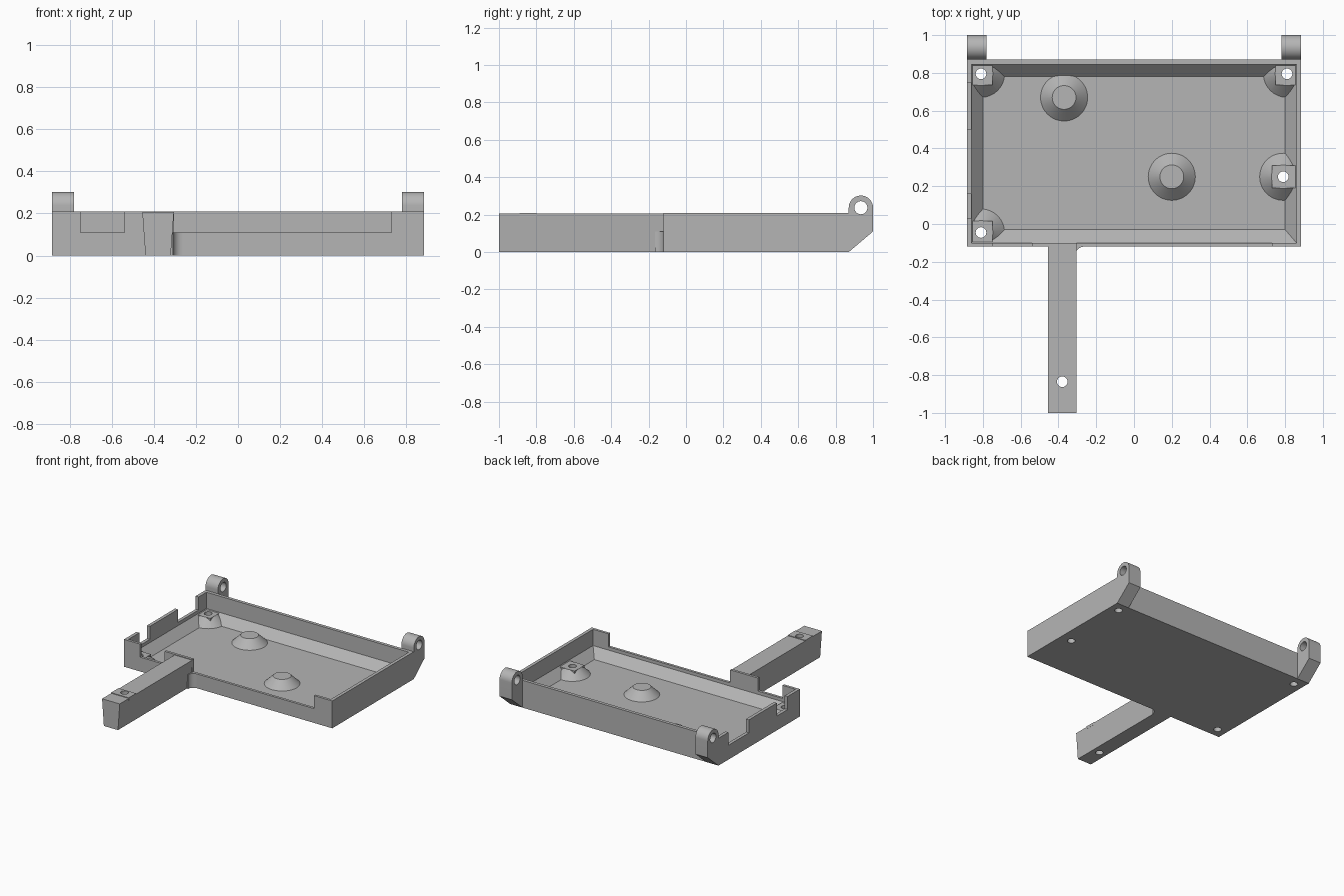
import bpy, bmesh, math
from math import cos, sin, pi

if "Cube" in bpy.data.objects:
    bpy.data.objects.remove(bpy.data.objects["Cube"], do_unlink=True)

grey = bpy.data.materials.new("light_grey_plastic")
grey.use_nodes = True
grey.diffuse_color = (0.46, 0.46, 0.46, 1)
grey.node_tree.nodes["Principled BSDF"].inputs["Base Color"].default_value = grey.diffuse_color


def loft(name, rings):
    """Solid skinned through rings that share one point count."""
    bm = bmesh.new()
    loops = [[bm.verts.new(p) for p in ring] for ring in rings]
    for a, b in zip(loops, loops[1:]):
        for i in range(len(a)):
            j = (i + 1) % len(a)
            bm.faces.new((a[i], a[j], b[j], b[i]))
    bm.faces.new(loops[0])
    bm.faces.new(loops[-1])
    bmesh.ops.recalc_face_normals(bm, faces=bm.faces)
    mesh = bpy.data.meshes.new(name)
    bm.to_mesh(mesh)
    bm.free()
    mesh.materials.append(grey)
    obj = bpy.data.objects.new(name, mesh)
    bpy.context.collection.objects.link(obj)
    return obj


def rect(x0, x1, y0, y1, z):
    return [(x0, y0, z), (x1, y0, z), (x1, y1, z), (x0, y1, z)]


def box(name, x0, x1, y0, y1, z0, z1):
    return loft(name, [rect(x0, x1, y0, y1, z) for z in (z0, z1)])


def circle(x, y, z, r, n=48):
    return [(x + r * cos(2 * pi * i / n), y + r * sin(2 * pi * i / n), z) for i in range(n)]


def hole(x, y, r=0.028):
    return loft("hole_cutter", [circle(x, y, z, r) for z in (-0.1, 0.5)])


def extrude_x(name, profile, x0, x1):
    return loft(name, [[(x, y, z) for y, z in profile] for x in (x0, x1)])


def combine(obj, tool, operation="DIFFERENCE"):
    mod = obj.modifiers.new("combine", "BOOLEAN")
    mod.operation, mod.solver, mod.object = operation, "EXACT", tool
    bpy.context.view_layer.objects.active = obj
    bpy.ops.object.modifier_apply(modifier=mod.name)
    bpy.data.objects.remove(tool, do_unlink=True)


FLOOR, BOSS_TOP = 0.02, 0.08

# Tray shell and the cavity with its sloped foot
tray = box("tray", -0.885, 0.885, -0.12, 0.87, 0, 0.21)
cavity = loft("cavity_cutter", [rect(-0.80, 0.80, -0.03, 0.78, FLOOR),
                                rect(-0.86, 0.86, -0.10, 0.845, 0.085),
                                rect(-0.86, 0.86, -0.10, 0.845, 0.4)])


def boss(x, y):
    # Base extends slightly under the floor on the same slope
    return loft("boss", [circle(x, y, FLOOR - 0.01, 0.135), circle(x, y, BOSS_TOP, 0.063)])


# Bosses are left standing by removing them from the cavity
for x, y in ((-0.37, 0.67), (0.2, 0.25)):
    combine(cavity, boss(x, y))

screw_posts = [(-0.81, 0.795, -1, 1), (0.81, 0.795, 1, 1), (0.79, 0.25, 1, 0), (-0.81, -0.045, -1, -1)]
for x, y, sx, sy in screw_posts:
    combine(cavity, boss(x, y))
    xs = sorted((x - sx * 0.06, x + sx * 0.09))
    ys = sorted((y - sy * 0.06, y + sy * 0.09)) if sy else (y - 0.06, y + 0.06)
    combine(cavity, box("boss_block", *xs, *ys, 0.01, BOSS_TOP))
combine(tray, cavity)
for x, y, sx, sy in screw_posts:
    combine(tray, hole(x, y))

# Notches in the front wall and in the side wall
for x0, x1 in ((-0.75, -0.54), (-0.305, 0.73)):
    combine(tray, box("front_notch", x0, x1, -0.2, -0.09, 0.11, 0.3))
for y0, y1 in ((0.03, 0.16), (0.5, 0.75)):
    combine(tray, box("side_notch", -0.95, -0.85, y0, y1, 0.11, 0.3))

# Long arm, narrower at its underside, with a thin raised pad and a screw hole
arm = loft("arm", [rect(-0.44, -0.32, -1, -0.11, 0), rect(-0.455, -0.305, -1, -0.11, 0.205)])
combine(arm, box("arm_pad", -0.455, -0.305, -0.89, -0.8, 0.19, 0.21), "UNION")
combine(arm, hole(-0.38, -0.835))

# Concave fillet where the arm meets the tray
arc = [(-0.265 - 0.045 * sin(t * pi / 16), -0.165 + 0.045 * cos(t * pi / 16)) for t in range(9)]
outline = arc + [(-0.34, -0.165), (-0.34, -0.11), (-0.265, -0.11)]
fillet = loft("arm_fillet", [[(x, y, z) for x, y in outline] for z in (0.0, 0.11)])

# Hinge ears on the rear corners
parts = [tray, arm, fillet]
HY, HZ, HR = 0.935, 0.237, 0.065
ear_profile = [(0.86, 0.0), (0.87, 0.0), (1.0, 0.11)]
ear_profile += [(HY + HR * cos(t * pi / 24), HZ + HR * sin(t * pi / 24)) for t in range(25)]
ear_profile += [(0.87, 0.205), (0.86, 0.205)]
pin = [(HY + 0.035 * cos(t * pi / 16), HZ + 0.035 * sin(t * pi / 16)) for t in range(32)]
for name, x0, x1 in (("left_hinge_ear", 0.78, 0.885), ("right_hinge_ear", -0.885, -0.78)):
    ear = extrude_x(name, ear_profile, x0, x1)
    combine(ear, extrude_x("pin_cutter", pin, x0 - 0.1, x1 + 0.1))
    parts.append(ear)

# Smooth the round surfaces and keep the edges crisp
bpy.ops.object.select_all(action="DESELECT")
for part in parts:
    part.select_set(True)
bpy.context.view_layer.objects.active = tray
bpy.ops.object.shade_smooth_by_angle(angle=math.radians(30))
